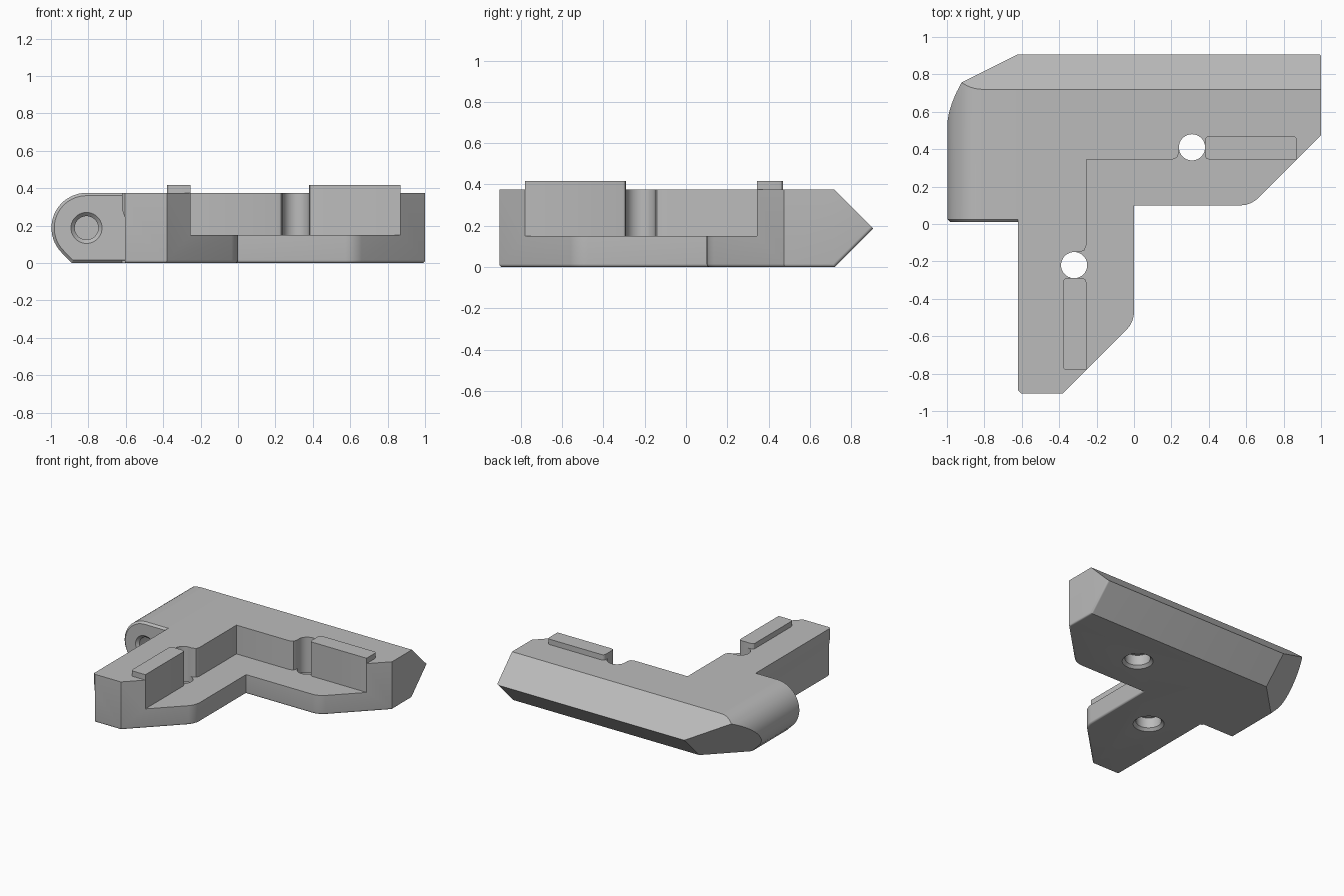
import bpy, bmesh, math
from mathutils import Matrix, Vector

if "Cube" in bpy.data.objects:
    bpy.data.objects.remove(bpy.data.objects["Cube"], do_unlink=True)

grey = bpy.data.materials.new("mid grey")
grey.use_nodes = True
grey.diffuse_color = (0.5, 0.5, 0.5, 1)
grey.node_tree.nodes["Principled BSDF"].inputs["Base Color"].default_value = (0.5, 0.5, 0.5, 1)

H = 0.375        # body height
BACK = 0.72      # where the pointed back edge begins
SHELF = 0.15     # height of the inner ledge
HINGE_X, HINGE_R = -0.81, H / 2


def prism(points, low, high, axis="z"):
    """Extrude a flat outline along z, or an x-z outline along y."""
    bm = bmesh.new()
    place = (lambda p, t: (p[0], p[1], t)) if axis == "z" else (lambda p, t: (p[0], t, p[1]))
    face = bm.faces.new([bm.verts.new(place(p, low)) for p in points])
    out = bmesh.ops.extrude_face_region(bm, geom=[face])
    moved = [v for v in out["geom"] if isinstance(v, bmesh.types.BMVert)]
    shift = Vector(place((0, 0), high - low))
    bmesh.ops.translate(bm, verts=moved, vec=shift)
    bmesh.ops.recalc_face_normals(bm, faces=bm.faces)
    return bm


def lathe(profile, matrix):
    """Turn a closed radius/height profile into a solid."""
    bm = bmesh.new()
    n = 40
    rings = [[bm.verts.new((r * math.cos(i * math.tau / n), r * math.sin(i * math.tau / n), z))
              for i in range(n)] for r, z in profile]
    for a, b in zip(rings, rings[1:]):
        for i in range(n):
            j = (i + 1) % n
            bm.faces.new((a[i], a[j], b[j], b[i]))
    bm.faces.new(rings[0])
    bm.faces.new(rings[-1])
    bmesh.ops.recalc_face_normals(bm, faces=bm.faces)
    bm.transform(matrix)
    return bm


def slice_off(bm, point, normal):
    cut = bmesh.ops.bisect_plane(bm, geom=bm.verts[:] + bm.edges[:] + bm.faces[:], dist=1e-5,
                                 plane_co=point, plane_no=normal, clear_outer=True)
    edges = [e for e in cut["geom_cut"] if isinstance(e, bmesh.types.BMEdge) and e.is_boundary]
    bmesh.ops.edgeloop_fill(bm, edges=edges)
    bmesh.ops.recalc_face_normals(bm, faces=bm.faces)


def bevel(bm, rule, size, segments):
    edges = [e for e in bm.edges if rule(*[v.co for v in e.verts])]
    bmesh.ops.bevel(bm, geom=edges, offset=size, segments=segments, profile=0.5,
                    affect="EDGES", clamp_overlap=True)


def point_back(bm):
    slice_off(bm, (0, BACK, H), (0, 1, 1))
    slice_off(bm, (0, BACK, 0), (0, 1, -1))


def to_object(name, bm):
    mesh = bpy.data.meshes.new(name)
    bm.to_mesh(mesh)
    bm.free()
    mesh.materials.append(grey)
    obj = bpy.data.objects.new(name, mesh)
    bpy.context.scene.collection.objects.link(obj)
    return obj


def near(a, b):
    return abs(a - b) < 1e-3


def upright_at(*spots):
    return lambda a, b: near(a.x, b.x) and near(a.y, b.y) and any(
        near(a.x, x) and near(a.y, y) for x, y in spots)


# L-shaped body with rounded corners and a pointed back
bm = prism([(-0.62, -0.905), (-0.38, -0.905), (0, -0.525), (0, 0.1), (0.625, 0.1),
            (1, 0.475), (1, 1.2), (-0.62, 1.2)], 0, H)
point_back(bm)
bevel(bm, upright_at((0, -0.525), (0.625, 0.1)), 0.05, 4)
bevel(bm, upright_at((-0.62, -0.905)), 0.015, 1)


def lower_front(a, b):
    mid = (a + b) / 2
    if near(a.x, 1) and near(b.x, 1):
        return mid.z < H / 4 + 0.01 and abs(a.y - b.y) > 0.1 and min(a.z, b.z) < 0.01
    return max(a.z, b.z) < 1e-3 and mid.x > -0.6 and mid.y < 0.6


bevel(bm, lower_front, 0.05, 5)
body = to_object("corner_bracket", bm)

# round-ended hinge block on the side
arc = [math.radians(90 + 135 * i / 20) for i in range(21)]
outline = [(HINGE_X + HINGE_R * math.cos(t), HINGE_R + HINGE_R * math.sin(t)) for t in arc]
foot = outline[-1][0] + outline[-1][1]
bm = prism([(-0.5, H)] + outline + [(foot, 0), (-0.5, 0)], 0.01, 1.2, "y")
point_back(bm)
slice_off(bm, (-0.62, BACK, 0), (-1, 1, -1))
bevel(bm, lambda a, b: near(a.y, 0.01) and near(b.y, 0.01) and min(a.x, b.x) < -0.51, 0.015, 1)
hinge = to_object("hinge_block", bm)


# Mirrored coordinates along the two inner walls
def wall(a, b, flip):
    return (-0.255 - b, 0.345 - a) if flip else (-0.255 + a, 0.345 + b)


# Raised rails beside each screw hole
rails = []
for flip in (False, True):
    ends = [wall(a, b, flip) for a, b in ((0.635, -0.01), (1.125, -0.01), (1.125, 0.125), (0.635, 0.125))]
    bm = prism(ends, 0.25, 0.417)
    bevel(bm, upright_at(*ends[2:]), 0.02, 3)
    rails.append(to_object("rail", bm))

# Ledge cutter with rounded notches
notch = [(1.6, 0), (0.655, 0), (0.641, 0.006), (0.635, 0.02)]
notch += [(0.565 + 0.07 * math.cos(i * math.pi / 16), 0.065 + 0.07 * math.sin(i * math.pi / 16))
          for i in range(17)]
notch += [(0.495, 0.035), (0.485, 0.01), (0.46, 0)]
path = [wall(a, b, False) for a, b in notch] + [wall(0, 0, False)]
path += [wall(a, b, True) for a, b in reversed(notch)] + [(1.345, -1.255)]
cutters = [to_object("ledge_cutter", prism(path, SHELF, 1))]

# Counterbored screw holes
for flip in (False, True):
    x, y = wall(0.565, 0.065, flip)
    bore = [(0.13, -0.02), (0.09, 0.02), (0.09, 0.1), (0.07, 0.1), (0.07, 0.6)]
    cutters.append(to_object("screw_cutter", lathe(bore, Matrix.Translation((x, y, 0)))))

# Hinge pin hole, opening to the front
turn = Matrix.Translation((HINGE_X, 0.01, HINGE_R)) @ Matrix.Rotation(-math.pi / 2, 4, "X")
cutters.append(to_object("pin_cutter", lathe([(0.103, -0.02), (0.063, 0.02), (0.063, 0.35)], turn)))

# Shallow step along the outer side of the arm
step = [(-0.7, -0.1), (-0.605, -0.1), (-0.605, 0.245), (-0.62, 0.285), (-0.7, 0.285)]
side_step = to_object("side_cutter", prism(step, -1.1, 0.012, "y"))

# Combine everything into one solid
parts = [(side_step, "DIFFERENCE"), (hinge, "UNION")]
parts += [(r, "UNION") for r in rails] + [(c, "DIFFERENCE") for c in cutters]
for part, kind in parts:
    part.hide_render = True
    mod = body.modifiers.new(part.name, "BOOLEAN")
    mod.operation, mod.object, mod.solver = kind, part, "EXACT"
bpy.context.view_layer.update()
solid = bpy.data.meshes.new_from_object(body.evaluated_get(bpy.context.evaluated_depsgraph_get()))
body.modifiers.clear()
body.data = solid
for part, kind in parts:
    bpy.data.objects.remove(part, do_unlink=True)

bpy.ops.object.select_all(action="DESELECT")
body.select_set(True)
bpy.context.view_layer.objects.active = body
bpy.ops.object.shade_smooth_by_angle(angle=math.radians(28))
